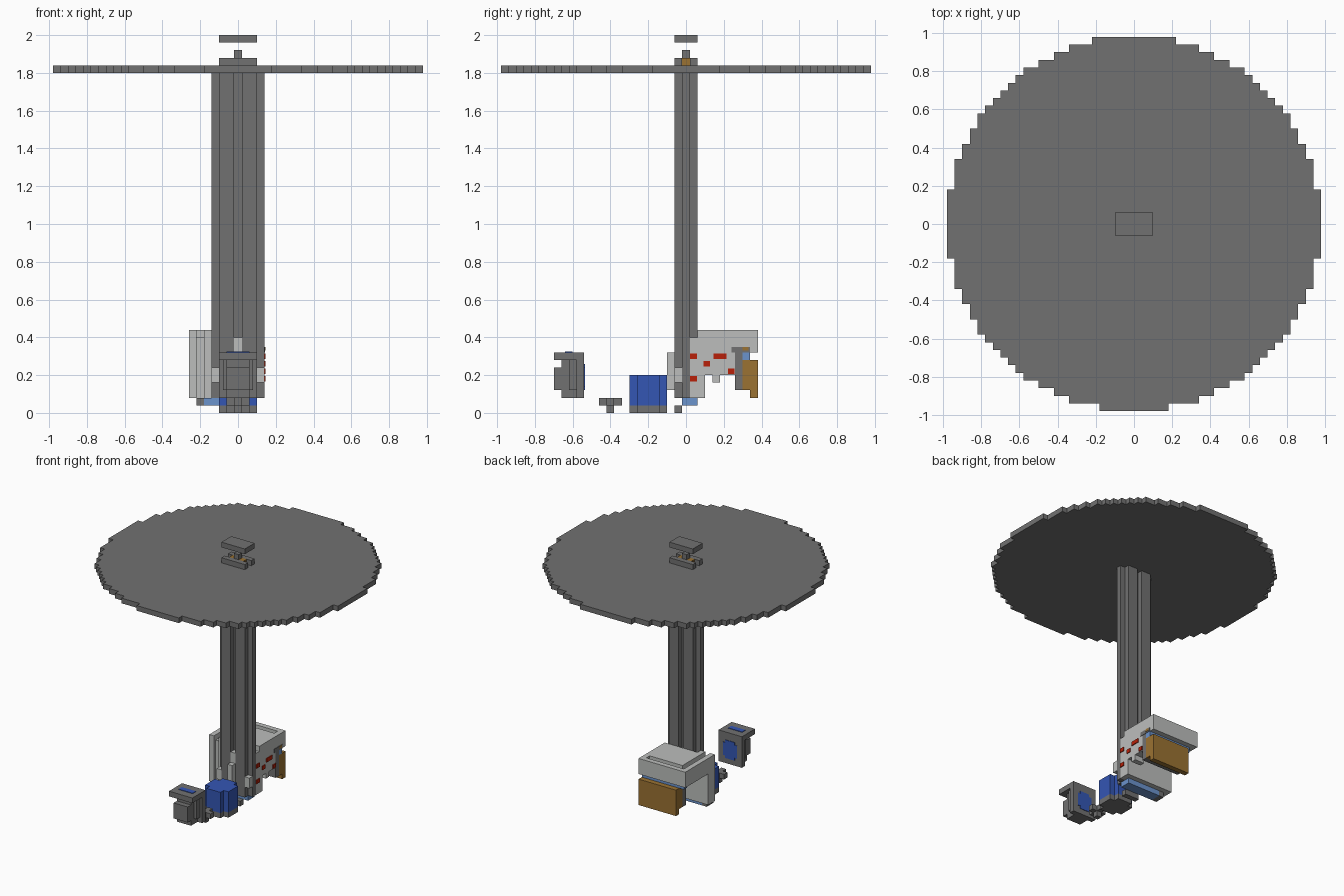
import bpy, bmesh

cube = bpy.data.objects.get("Cube")
if cube:
    bpy.data.objects.remove(cube, do_unlink=True)

U = 0.04  # block size


def material(name, hexcode):
    srgb = [int(hexcode[i:i + 2], 16) / 255 for i in (0, 2, 4)]
    col = [c / 12.92 if c < 0.04045 else ((c + 0.055) / 1.055) ** 2.4 for c in srgb] + [1]
    m = bpy.data.materials.new(name)
    m.use_nodes = True
    m.diffuse_color = col
    m.node_tree.nodes["Principled BSDF"].inputs["Base Color"].default_value = col
    return m


GRAY = material("dark gray", "717171")
LIGHT = material("light gray", "bcbebc")
BLUE = material("blue", "3456b4")
SKY = material("light blue", "6b93cc")
BROWN = material("brown", "9b7232")
RED = material("red", "b82008")


def finish(name, bm, mat):
    bmesh.ops.recalc_face_normals(bm, faces=bm.faces)
    me = bpy.data.meshes.new(name)
    bm.to_mesh(me)
    bm.free()
    me.materials.append(mat)
    ob = bpy.data.objects.new(name, me)
    bpy.context.collection.objects.link(ob)
    return ob


def boxes(name, mat, *ranges):
    """One object from blocks given as (x0, x1, y0, y1, z0, z1)."""
    bm = bmesh.new()
    for x0, x1, y0, y1, z0, z1 in ranges:
        vs = bmesh.ops.create_cube(bm, size=1)["verts"]
        for v in vs:
            v.co.x = x1 if v.co.x > 0 else x0
            v.co.y = y1 if v.co.y > 0 else y0
            v.co.z = z1 if v.co.z > 0 else z0
    return finish(name, bm, mat)


def prism(name, mat, outline, z0, z1):
    bm = bmesh.new()
    face = bm.faces.new([bm.verts.new((x, y, z0)) for x, y in outline])
    top = bmesh.ops.extrude_face_region(bm, geom=[face])["geom"]
    for v in top:
        if isinstance(v, bmesh.types.BMVert):
            v.co.z = z1
    return finish(name, bm, mat)


def mirrored(quarter):
    """Closed outline from the +x +y quarter, listed from the y axis to the x axis."""
    right = quarter + [(x, -y) for x, y in reversed(quarter)]
    return right + [(-x, y) for x, y in reversed(right)]


def notched(hx, hy, cy=0):
    pts = mirrored([(hx - U, hy), (hx - U, hy - U), (hx, hy - U)])
    return [(x, y + cy) for x, y in pts]


# Large stepped disc
steps = []
for row in range(24, 4, -1):
    half = max(n for n in range(25) if n * n + row * row <= 600) + 0.5
    if steps and steps[-1][0] == half * U:
        continue
    steps += [(half * U, (row + 0.5) * U)]
quarter = []
for i, (x, y) in enumerate(steps):
    if i:
        quarter.append((steps[i - 1][0], y))
    quarter.append((x, y))
quarter += [(steps[-1][0], 4.5 * U), (24.5 * U, 4.5 * U)]
prism("disc", GRAY, mirrored(quarter), 1.80, 1.84)
boxes("disc_edge_blocks", GRAY, *[(s - .02, s + .02, .94, .98, 1.80, 1.84) for s in (-.2, .2)])

# Hub and floating cap
boxes("hub_bars", GRAY, *[(-.10, .10, s - .02, s + .02, 1.84, 1.88) for s in (-.04, .04)])
boxes("hub_core", BROWN, (-.06, .06, -.02, .02, 1.84, 1.88))
boxes("hub_knob", GRAY, (-.02, .02, -.02, .02, 1.88, 1.92))
boxes("cap", GRAY, (-.10, .10, -.06, .06, 1.96, 2.0))

# Fluted mast
mast = [(.02, .02), (.02, .06), (.10, .06), (.10, .02), (.14, .02)]
prism("mast", GRAY, mirrored(mast), .08, 1.80)
boxes("mast_fittings", LIGHT,
      (-.02, .02, -.06, -.02, .32, .40),
      (-.02, .02, -.10, -.06, .12, .32),
      *[(s - .02, s + .02, -.06, -.02, .16, .24) for s in (-.12, .12)])
boxes("mast_foot", GRAY, (-.06, .06, -.06, -.02, 0, .04))
boxes("lower_strip", SKY, (-.18, .10, -.02, .06, .04, .08))
boxes("lower_strip_end", GRAY, (-.22, -.18, -.02, .06, .04, .08))

# Barrel in front of the mast
prism("barrel", BLUE, notched(.10, .10, -.20), .04, .20)
prism("barrel_base", GRAY, notched(.10, .10, -.20), 0, .04)

# Stool
boxes("stool_seat", GRAY, (-.06, .06, -.42, -.38, .04, .08), (-.02, .02, -.46, -.34, .04, .08))
boxes("stool_stem", GRAY, (-.02, .02, -.42, -.38, 0, .04))

# Console with lid and screens
boxes("console_lid", GRAY, (-.10, .10, -.70, -.54, .28, .32))
boxes("console_body", GRAY,
      (-.10, .10, -.58, -.54, .08, .28),
      (-.08, .08, -.62, -.58, .12, .28),
      (-.06, .06, -.66, -.58, .08, .28))
boxes("console_front", GRAY, (-.06, .06, -.70, -.66, .12, .24))
boxes("console_top_screen", BLUE, (-.06, .06, -.64, -.60, .318, .324))
boxes("console_back_screen", BLUE,
      (-.06, .06, -.542, -.536, .14, .24), (-.04, .04, -.542, -.536, .12, .26))

# Rear wall with a vertical channel on its front
boxes("rear_wall", LIGHT,
      (-.26, .14, .06, .10, .08, .40),
      (-.26, -.22, .02, .06, .08, .44),
      (-.22, -.18, .04, .06, .08, .40),
      (-.18, -.14, .02, .06, .08, .44),
      (.10, .14, .02, .06, .08, .40))

# Rear beam with an L-shaped channel on top
boxes("rear_beam", LIGHT,
      (-.26, .14, .06, .38, .32, .40),
      (-.26, -.22, .06, .38, .40, .44),
      (-.22, .14, .34, .38, .40, .44),
      (-.18, .14, .06, .30, .40, .44),
      (.10, .14, .30, .34, .40, .44))

# Side arm with red buttons
boxes("side_arm", LIGHT, (.06, .14, .10, .26, .20, .32), (.06, .14, .14, .18, .16, .20))
boxes("red_buttons", RED, *[
    (.138, .146, y - w, y + w, z - .015, z + .015)
    for y, z, w in ((.04, .30, .018), (.04, .18, .018), (.11, .26, .018),
                    (.18, .30, .035), (.24, .22, .018))])

# Hanging board and its bracket
boxes("board_bracket", GRAY, (-.18, .14, .26, .30, .12, .32), (.12, .143, .24, .34, .32, .35))
boxes("board_clip", BROWN, (.12, .145, .30, .33, .33, .35))
boxes("board", BROWN, (-.18, .14, .30, .38, .12, .28), (-.18, .14, .34, .38, .08, .12))
boxes("beam_light", SKY, (-.22, .14, .30, .34, .28, .32))
